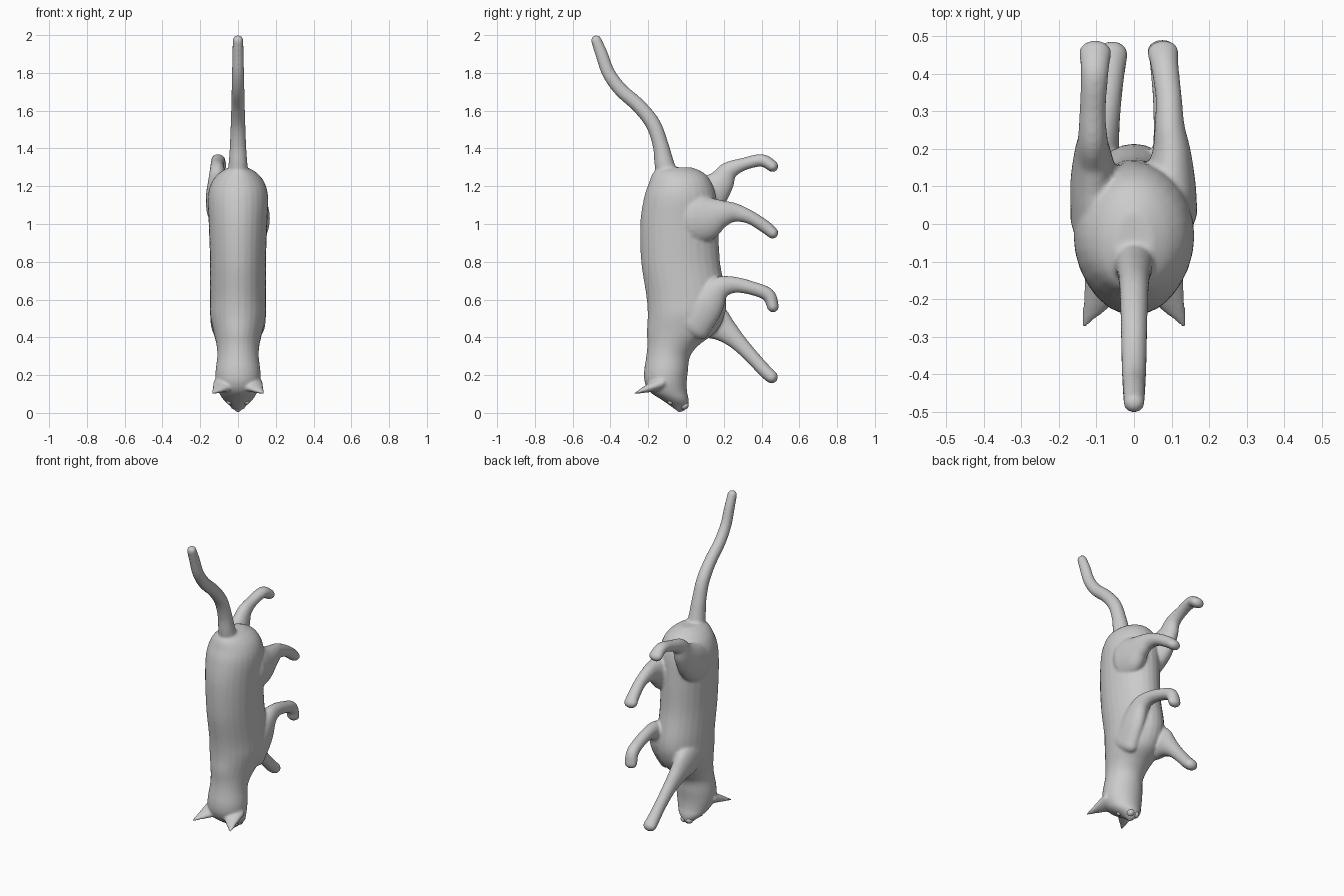
import bpy, bmesh, math
from mathutils import Vector

if "Cube" in bpy.data.objects:
    bpy.data.objects.remove(bpy.data.objects["Cube"])


def spline(rows, n):
    """Catmull-Rom through rows of numbers."""
    p = [rows[0]] + rows + [rows[-1]]
    out = []
    for i in range(1, len(p) - 2):
        for k in range(n):
            t = k / n
            out.append([0.5 * (2 * b + (c - a) * t + (2 * a - 5 * b + 4 * c - d) * t * t
                        + (3 * b - a - 3 * c + d) * t ** 3)
                        for a, b, c, d in zip(*p[i - 1:i + 3])])
    return out + [list(rows[-1])]


def tube(bm, rows, level=False, n=6, sides=28):
    """Loft ellipses along a path; row = x, y, z, half width in x, half depth."""
    pts = spline([list(r) for r in rows], n)
    rings = []
    def ring(c, u, v, w, d):
        return [bm.verts.new(c + u * (w * math.cos(a)) + v * (d * math.sin(a)))
                for a in (2 * math.pi * j / sides for j in range(sides))]
    for i, (x, y, z, w, d) in enumerate(pts):
        a, b = pts[max(i - 1, 0)], pts[min(i + 1, len(pts) - 1)]
        t = Vector((0, 0, 1)) if level else (Vector(b[:3]) - Vector(a[:3])).normalized()
        u = Vector((1, 0, 0))
        u = (u - t * u.dot(t)).normalized()
        v = t.cross(u)
        c = Vector((x, y, z))
        dome = [math.radians(q) for q in (80, 60, 40, 20)]
        r = 0 if level else min(w, d)
        if i == 0:
            rings += [ring(c - t * r * math.sin(q), u, v, w * math.cos(q), d * math.cos(q)) for q in dome if r]
        rings.append(ring(c, u, v, w, d))
        if i == len(pts) - 1:
            rings += [ring(c + t * r * math.sin(q), u, v, w * math.cos(q), d * math.cos(q)) for q in dome[::-1] if r]
    for r0, r1 in zip(rings, rings[1:]):
        for j in range(sides):
            k = (j + 1) % sides
            bm.faces.new((r0[j], r0[k], r1[k], r1[j]))
    bm.faces.new(rings[0][::-1])
    bm.faces.new(rings[-1])


bm = bmesh.new()

# torso, neck and head: z, y min, y max, half width
torso = [(.008, -.045, -.012, .012), (.035, -.08, .01, .04), (.07, -.13, .014, .078),
         (.11, -.19, .006, .102), (.16, -.218, .004, .117), (.22, -.222, .01, .119),
         (.3, -.21, .022, .11), (.36, -.205, .07, .114), (.43, -.207, .16, .13),
         (.52, -.203, .205, .148), (.62, -.21, .212, .148), (.8, -.237, .18, .148),
         (1.0, -.242, .17, .155), (1.14, -.222, .16, .16), (1.22, -.195, .135, .14),
         (1.27, -.175, .095, .1), (1.3, -.14, .03, .05)]
tube(bm, [(0, (a + b) / 2, z, w, (b - a) / 2) for z, a, b, w in torso], level=True)

# tail
tube(bm, [(0, -.09, 1.22, .06, .06), (0, -.115, 1.32, .05, .052), (0, -.135, 1.42, .043, .042),
          (0, -.175, 1.53, .039, .04), (0, -.25, 1.625, .036, .038), (0, -.345, 1.71, .034, .037),
          (0, -.41, 1.8, .032, .035), (0, -.447, 1.9, .03, .033), (0, -.475, 1.972, .028, .028)])

# hind legs
tube(bm, [(.085, .04, 1.03, .085, .14), (.095, .11, 1.035, .07, .125), (.1, .19, 1.055, .052, .075),
          (.095, .26, 1.06, .04, .05), (.092, .34, 1.035, .035, .036), (.082, .42, .985, .037, .034),
          (.077, .458, .953, .042, .031)])
tube(bm, [(-.09, .02, 1.1, .08, .13), (-.105, .11, 1.15, .065, .11), (-.11, .18, 1.215, .05, .075),
          (-.11, .225, 1.28, .04, .05), (-.11, .3, 1.315, .035, .034), (-.105, .4, 1.337, .037, .033),
          (-.103, .458, 1.306, .043, .031)])

# front legs
tube(bm, [(.085, .02, .48, .06, .12), (.095, .1, .57, .055, .1), (.095, .17, .655, .047, .066),
          (.09, .25, .678, .038, .044), (.085, .35, .66, .036, .036), (.078, .435, .625, .037, .036),
          (.075, .46, .563, .04, .031)])
tube(bm, [(-.085, .04, .53, .06, .11), (-.09, .14, .485, .055, .1), (-.085, .21, .435, .046, .066),
          (-.075, .28, .37, .038, .045), (-.065, .36, .285, .035, .037), (-.06, .42, .22, .038, .036),
          (-.058, .453, .19, .042, .034)])

# ears: flattened cones flaring up and back from the skull
for s in (-1, 1):
    tip = Vector((s * .14, -.285, .098))
    base = Vector((s * .075, -.15, .15))
    across = Vector((s * .055, .035, .012))
    thick = Vector((0, -.008, .034))
    rim = [bm.verts.new(base + across * math.cos(a) + thick * math.sin(a))
           for a in (2 * math.pi * j / 16 for j in range(16))]
    top = bm.verts.new(tip)
    for j in range(16):
        bm.faces.new((rim[j], rim[(j + 1) % 16], top))
    bm.faces.new(rim[::-1])

bmesh.ops.recalc_face_normals(bm, faces=bm.faces)
me = bpy.data.meshes.new("cat_body")
bm.to_mesh(me)
bm.free()
cat = bpy.data.objects.new("cat_body", me)
bpy.context.collection.objects.link(cat)

# fuse the parts into one smooth skin
rm = cat.modifiers.new("fuse", 'REMESH')
rm.mode = 'VOXEL'
rm.voxel_size = 0.008
rm.use_smooth_shade = True
sm = cat.modifiers.new("soften", 'SMOOTH')
sm.factor = 0.5
sm.iterations = 5


def ball(name, loc, scale):
    bpy.ops.mesh.primitive_uv_sphere_add(segments=20, ring_count=12, radius=1, location=loc)
    o = bpy.context.object
    o.name = name
    o.scale = scale
    bpy.ops.object.shade_smooth()


# face details
for s, side in ((-1, "left"), (1, "right")):
    ball("eye_" + side, (s * .045, -.082, .058), (.015, .015, .014))
    ball("cheek_" + side, (s * .018, -.01, .04), (.022, .024, .022))
ball("nose", (0, -.035, .016), (.013, .014, .011))
